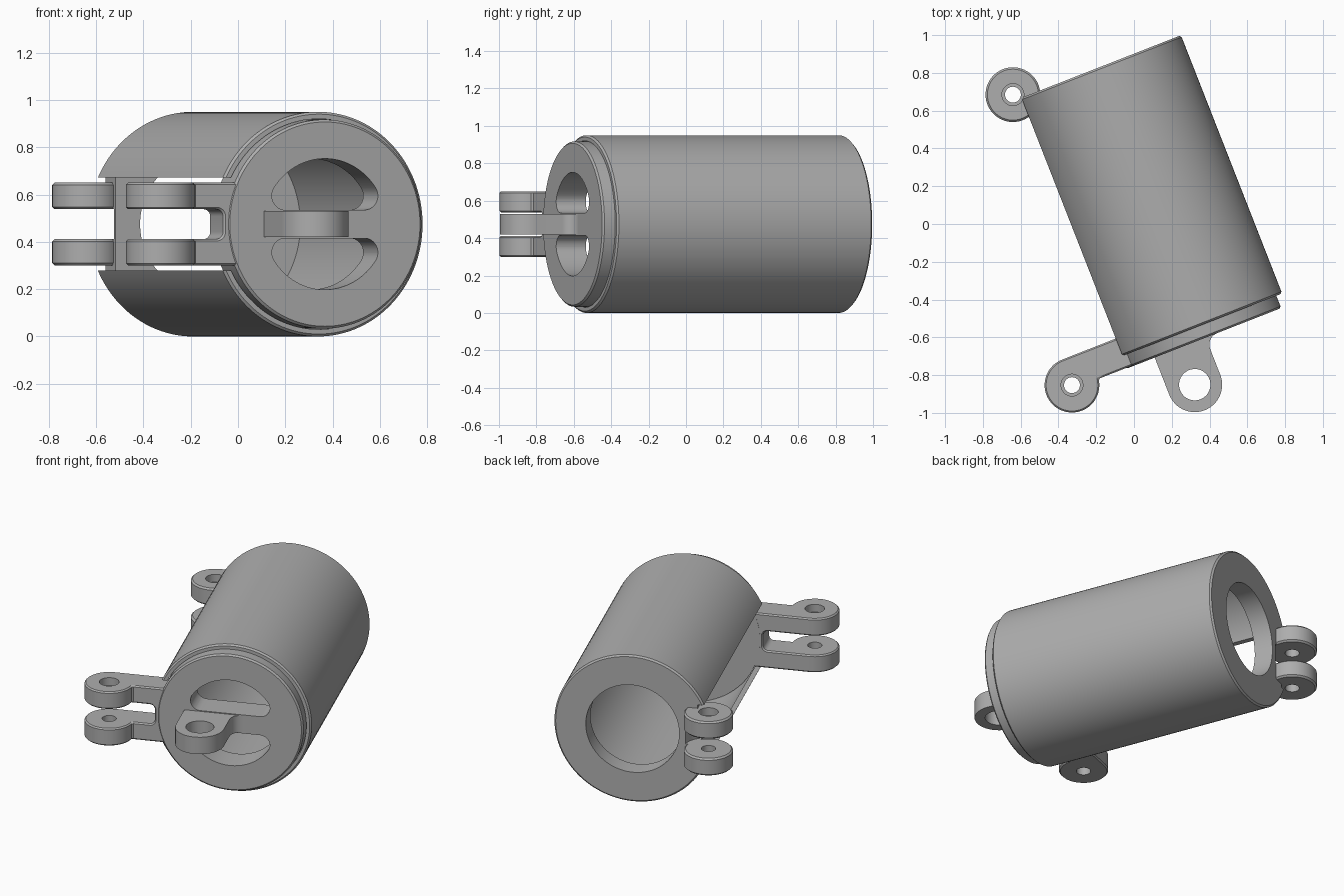
import bpy, bmesh
from math import sin, cos, pi, radians, sqrt, atan2, degrees
from mathutils import Matrix

if "Cube" in bpy.data.objects:
    bpy.data.objects.remove(bpy.data.objects["Cube"])

grey = bpy.data.materials.new("plain grey")
grey.use_nodes = True
COLOUR = (0.42, 0.42, 0.42, 1)
grey.diffuse_color = COLOUR
grey.node_tree.nodes["Principled BSDF"].inputs["Base Color"].default_value = COLOUR

# Local frame: x across, y along the barrel towards the back, z up from its axis
PLACE = Matrix.Translation((0.342, -0.541, 0.475)) @ Matrix.Rotation(radians(21.4), 4, "Z")
LENGTH, OUTER, INNER = 1.468, 0.475, 0.445
EAR, GAP, TALL = 0.145, 0.063, 0.175
parts = []


def finish(bm, name):
    bmesh.ops.recalc_face_normals(bm, faces=bm.faces)
    mesh = bpy.data.meshes.new(name)
    bm.to_mesh(mesh)
    bm.free()
    mesh.materials.append(grey)
    obj = bpy.data.objects.new(name, mesh)
    bpy.context.collection.objects.link(obj)
    return obj


def arc(cx, cy, r, a0, a1, n=32):
    angles = [radians(a0 + (a1 - a0) * i / n) for i in range(n + 1)]
    return [(cx + r * cos(a), cy + r * sin(a)) for a in angles]


def circle(cx, cy, r, n=48):
    return arc(cx, cy, r, 0, 360, n)[:-1]


def prism(name, points, lo, hi, along="Z"):
    """Extrude an outline: xy along Z, or xz along Y."""
    bm = bmesh.new()
    place = (lambda p, h: (p[0], p[1], h)) if along == "Z" else (lambda p, h: (p[0], h, p[1]))
    face = bm.faces.new([bm.verts.new(place(p, lo)) for p in points])
    top = bmesh.ops.extrude_face_region(bm, geom=[face])["geom"]
    shift = (0, 0, hi - lo) if along == "Z" else (0, hi - lo, 0)
    bmesh.ops.translate(bm, vec=shift, verts=[v for v in top if isinstance(v, bmesh.types.BMVert)])
    return finish(bm, name)


def box(name, x0, x1, y0, y1, z):
    return prism(name, [(x0, y0), (x1, y0), (x1, y1), (x0, y1)], -z, z)


def lathe(name, profile, closed):
    bm = bmesh.new()
    vs = [bm.verts.new((r, y, 0)) for r, y in profile]
    es = [bm.edges.new(pair) for pair in zip(vs, vs[1:])]
    if closed:
        es.append(bm.edges.new((vs[-1], vs[0])))
    bmesh.ops.spin(bm, geom=vs + es, axis=(0, 1, 0), cent=(0, 0, 0), angle=2 * pi, steps=120)
    bmesh.ops.remove_doubles(bm, verts=bm.verts, dist=1e-5)
    return finish(bm, name)


def apply(obj, mod):
    bpy.context.view_layer.objects.active = obj
    bpy.ops.object.modifier_apply(modifier=mod.name)


def cut(obj, *cutters):
    for cutter in cutters:
        mod = obj.modifiers.new("cut", "BOOLEAN")
        mod.operation, mod.solver, mod.object = "DIFFERENCE", "EXACT", cutter
        apply(obj, mod)
        bpy.data.objects.remove(cutter)


def soften(obj, width=0.01, segments=1):
    mod = obj.modifiers.new("bevel", "BEVEL")
    mod.width, mod.segments = width, segments
    mod.limit_method, mod.angle_limit = "ANGLE", radians(40)
    apply(obj, mod)


def pin_holes(obj, x, y):
    cut(obj, prism("pin_cut", circle(x, y, 0.042), -0.5, 0.5),
        prism("recess_cut", circle(x, y, 0.058), TALL - 0.05, 0.5))


# Barrel: thin shell with a holed back plate and a slot along its side
PLATE, HOLE, C = 1.35, 0.283, 0.01
barrel = lathe("barrel", [(INNER, 0), (OUTER - C, 0), (OUTER, C), (OUTER, LENGTH - C),
                          (OUTER - C, LENGTH), (HOLE, LENGTH), (HOLE, PLATE), (INNER, PLATE)], True)
BACK_X, BACK_Y = -0.468, 1.5
cut(barrel, box("slot_cut", -0.8, -0.395, -0.2, 1.7, 0.197),
    prism("hinge_clearance_cut", circle(BACK_X, BACK_Y, 0.152), -GAP, GAP))
parts.append(barrel)

# Back hinge ears
for label, lo, hi in (("upper", GAP, TALL), ("lower", -TALL, -GAP)):
    ear = prism("back_hinge_ear_" + label, circle(BACK_X, BACK_Y, EAR), lo, hi)
    soften(ear)
    pin_holes(ear, BACK_X, BACK_Y)
    parts.append(ear)

# Front cap: disc with two rounded half-moon openings either side of a bar
FACE, REAR = -0.07, 0.1
cap = lathe("front_cap", [(0, FACE), (0.432, FACE), (0.442, FACE + C), (0.442, REAR), (0, REAR)], False)
R, B, F = 0.277, 0.06, 0.06
fx = sqrt((R - F) ** 2 - (B + F) ** 2)
tip = degrees(atan2(B + F, fx))
corner = arc(fx, B + F, F, -90, tip, 12)
for side in (1, -1):
    moon = corner + arc(0, 0, R, tip, 180 - tip, 40)[1:-1] + [(-x, z) for x, z in reversed(corner)]
    cut(cap, prism("opening_cut", [(x, side * z) for x, z in moon], -0.3, 0.3, "Y"))
parts.append(cap)

# Forked hinge arm on the side of the cap
ARM_X, ARM_Y = -0.738, -0.046
fork = prism("front_hinge_fork", arc(ARM_X, ARM_Y, EAR, 90, 352, 36)
             + [(-0.38, FACE + 0.004), (-0.38, REAR - 0.001)], -TALL, TALL)
gap = box("fork_gap_cut", -1.2, -0.458, -0.5, 0.5, GAP)
soften(gap, 0.03, 6)
cut(fork, gap)
soften(fork, 0.008)
pin_holes(fork, ARM_X, ARM_Y)
parts.append(fork)

# Latch tab with a large hole, blended into the bar on one side
TAB_X, TAB_Y, BLEND = -0.132, -0.281, 0.065
right = TAB_X + EAR
tab = prism("latch_tab", arc(TAB_X, TAB_Y, EAR, 180, 360, 32)
            + arc(right + BLEND, FACE - BLEND, BLEND, 180, 90, 10)
            + [(right + BLEND, 0), (TAB_X - EAR, 0)], -0.055, 0.055)
cut(tab, prism("tab_hole_cut", circle(TAB_X, TAB_Y, 0.083), -0.5, 0.5))
parts.append(tab)

# Place and shade everything
for obj in parts:
    obj.matrix_world = PLACE
    bpy.ops.object.select_all(action="DESELECT")
    obj.select_set(True)
    bpy.context.view_layer.objects.active = obj
    bpy.ops.object.shade_smooth_by_angle(angle=radians(30))
